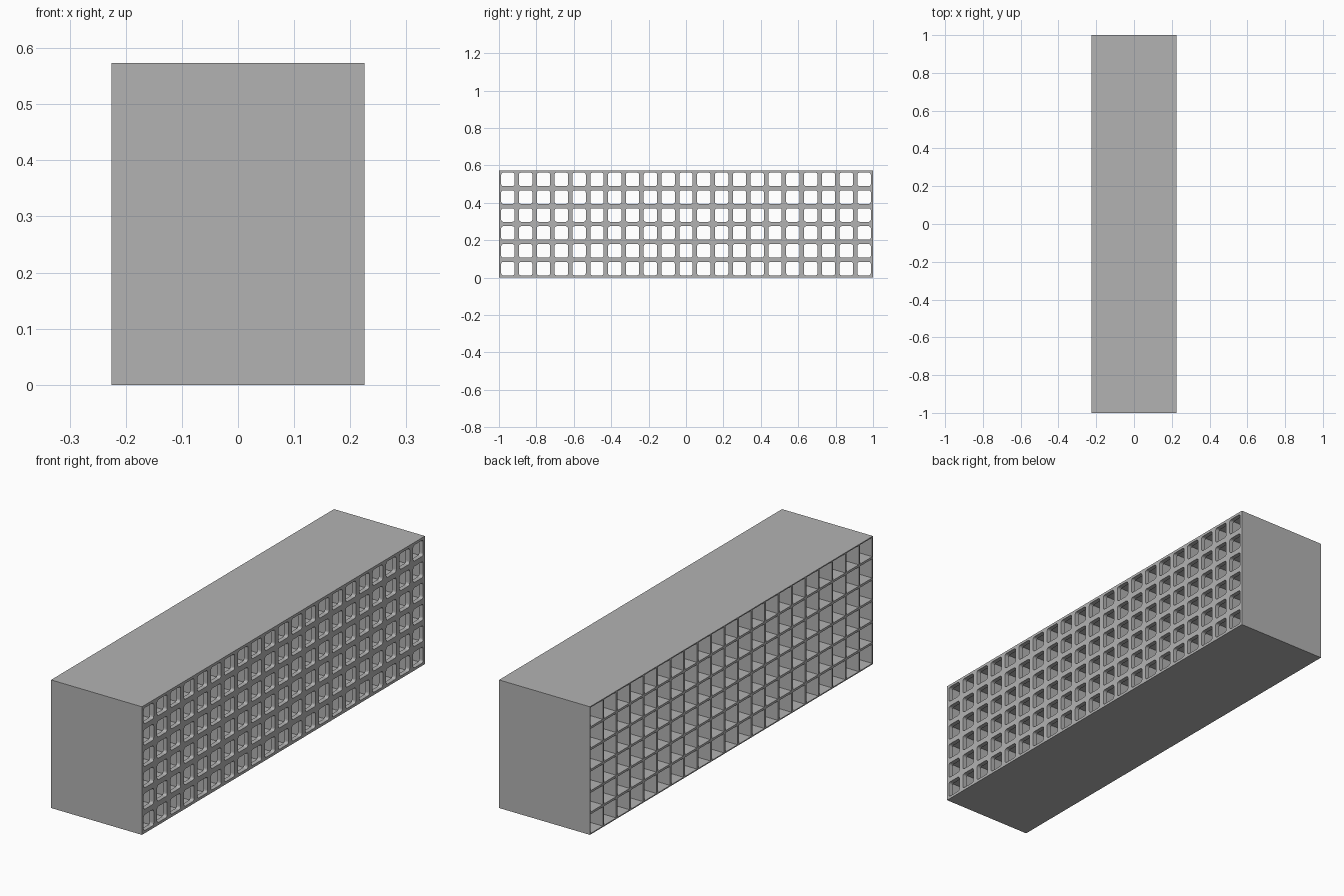
import bpy
import bmesh
from math import sin, cos, pi
from mathutils import Vector

if "Cube" in bpy.data.objects:
    bpy.data.objects.remove(bpy.data.objects["Cube"], do_unlink=True)

# Overall size and cell layout
WIDTH, LENGTH, HEIGHT = 0.45, 2.0, 0.573
COLUMNS, ROWS = 21, 6
PITCH_Y, PITCH_Z = LENGTH / COLUMNS, HEIGHT / ROWS
WALL = 0.01          # partition thickness
BAR = 0.024          # grille bar thickness
LIP = 0.02           # grille depth
BACK, FRONT = -WIDTH / 2, WIDTH / 2

grey = bpy.data.materials.new("light grey")
grey.use_nodes = True
colour = (0.45, 0.45, 0.45, 1)
grey.diffuse_color = colour
grey.node_tree.nodes["Principled BSDF"].inputs["Base Color"].default_value = colour


def ring(bm, x, cy, cz, inset, radius):
    """Rounded rectangle of vertices in a plane of constant x."""
    hy, hz = (PITCH_Y - inset) / 2 - radius, (PITCH_Z - inset) / 2 - radius
    verts = []
    for corner, (sy, sz) in enumerate(((1, 1), (-1, 1), (-1, -1), (1, -1))):
        for step in range(4):
            a = (corner + step / 3) * pi / 2
            verts.append(bm.verts.new((x, cy + sy * hy + radius * cos(a),
                                       cz + sz * hz + radius * sin(a))))
    return verts


def cell_array(name, profile):
    """Sweep each cell through rings given as (x, inset, radius)."""
    bm = bmesh.new()
    for col in range(COLUMNS):
        for row in range(ROWS):
            cy = -LENGTH / 2 + (col + 0.5) * PITCH_Y
            cz = (row + 0.5) * PITCH_Z
            rings = [ring(bm, x, cy, cz, i, r) for x, i, r in profile]
            for a, b in zip(rings, rings[1:]):
                for k in range(len(a)):
                    n = (k + 1) % len(a)
                    bm.faces.new((a[k], b[k], b[n], a[n]))
    bmesh.ops.remove_doubles(bm, verts=bm.verts, dist=0.0001)
    return finish(name, bm)


def finish(name, bm):
    bmesh.ops.recalc_face_normals(bm, faces=bm.faces)
    mesh = bpy.data.meshes.new(name)
    bm.to_mesh(mesh)
    bm.free()
    mesh.materials.append(grey)
    obj = bpy.data.objects.new(name, mesh)
    bpy.context.collection.objects.link(obj)
    return obj


# Thin-walled compartments, open on the left side
cell_array("compartment_walls", [
    (BACK, 0, 0), (BACK, WALL, 0), (FRONT - LIP, WALL, 0)])

# Thicker grille with rounded openings on the right side
cell_array("opening_grille", [
    (FRONT - LIP, WALL, 0), (FRONT - LIP, BAR, 0.01),
    (FRONT, BAR, 0.01), (FRONT, 0, 0)])

# Closed casing: top, bottom and both ends
bm = bmesh.new()
bmesh.ops.create_cube(bm, size=1)
for v in bm.verts:
    v.co = Vector((v.co.x * WIDTH, v.co.y * LENGTH, (v.co.z + 0.5) * HEIGHT))
bm.normal_update()
sides = [f for f in bm.faces if abs(f.normal.x) > 0.5]
bmesh.ops.delete(bm, geom=sides, context="FACES_ONLY")
finish("outer_casing", bm)
